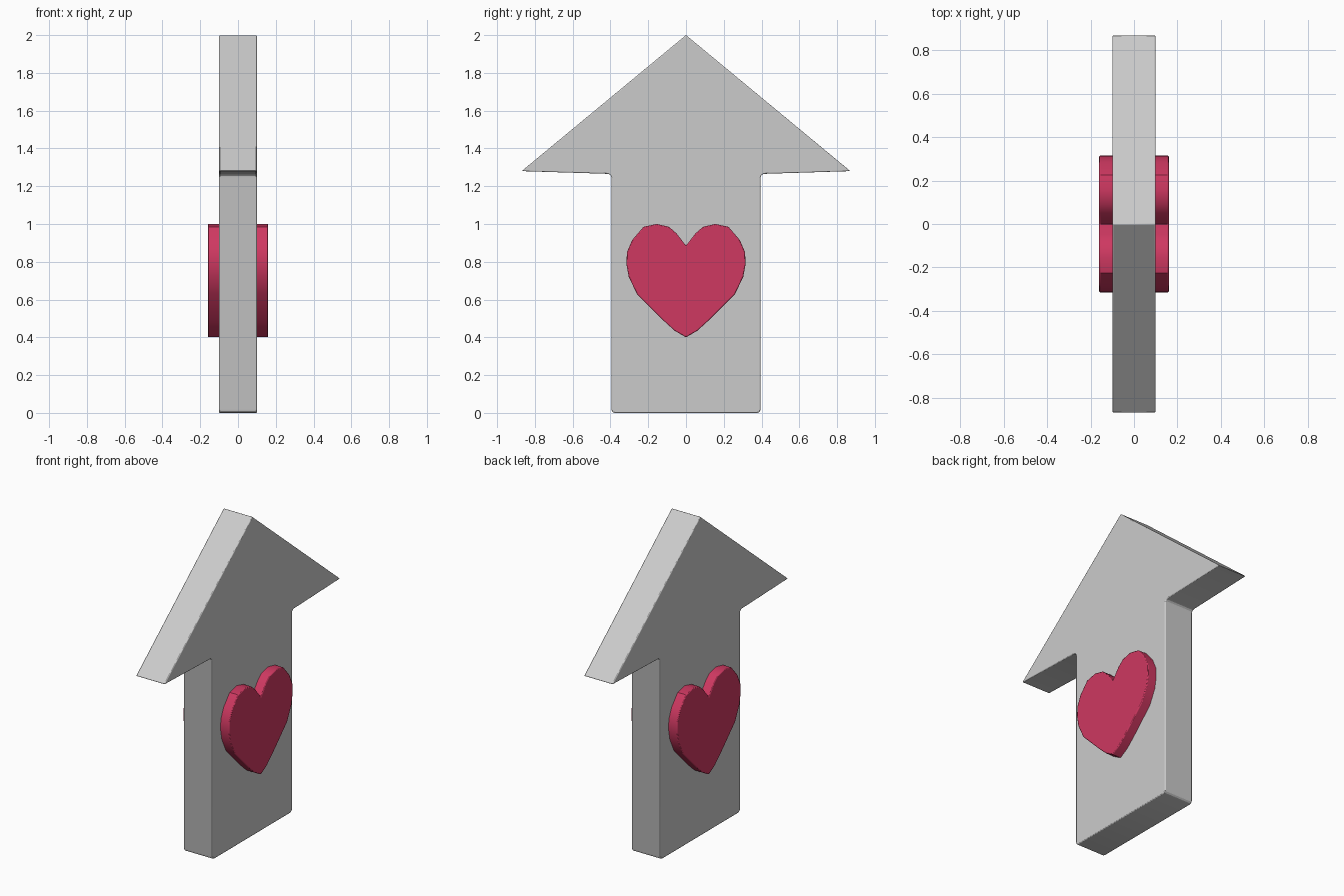
import bpy, bmesh

if "Cube" in bpy.data.objects:
    bpy.data.objects.remove(bpy.data.objects["Cube"])

def slab(name, half, x0, x1, soft=(), radius=0.02, edge=0.005):
    """Extrude a y-symmetric (y, z) outline along x; 'soft' heights get rounded corners."""
    outline = half + [(-y, z) for y, z in reversed(half) if y > 0]
    bm = bmesh.new()
    face = bm.faces.new([bm.verts.new((x0, y, z)) for y, z in outline])
    ext = bmesh.ops.extrude_face_region(bm, geom=[face])
    moved = [v for v in ext['geom'] if isinstance(v, bmesh.types.BMVert)]
    bmesh.ops.translate(bm, verts=moved, vec=(x1 - x0, 0, 0))
    corners = [e for e in bm.edges
               if abs(e.verts[0].co.x - e.verts[1].co.x) > 1e-4
               and any(abs(e.verts[0].co.z - z) < 1e-4 for z in soft)]
    if corners:
        bmesh.ops.bevel(bm, geom=corners, offset=radius, segments=3,
                        profile=0.5, affect='EDGES')
    bmesh.ops.recalc_face_normals(bm, faces=bm.faces)
    mesh = bpy.data.meshes.new(name)
    bm.to_mesh(mesh)
    bm.free()
    ob = bpy.data.objects.new(name, mesh)
    bpy.context.collection.objects.link(ob)
    bev = ob.modifiers.new("edge_softening", 'BEVEL')
    bev.width = edge
    bev.segments = 2
    bev.limit_method = 'ANGLE'
    bev.angle_limit = 0.9
    bpy.context.view_layer.objects.active = ob
    ob.select_set(True)
    bpy.ops.object.shade_smooth_by_angle(angle=0.5)
    ob.select_set(False)
    return ob

# Upright arrow body
arrow = [(0, 2.0), (0.87, 1.28), (0.395, 1.265), (0.395, 0.005)]
arrow = [(0, 2.0), (0.87, 1.28), (0.395, 1.265), (0.395, 0.0)]
slab("arrow", arrow, -0.1, 0.1, soft=(1.265, 0.0))

# Raised heart on each broad side
red = bpy.data.materials.new("heart_red")
red.diffuse_color = (0.62, 0.04, 0.12, 1)
red.use_nodes = True
red.node_tree.nodes["Principled BSDF"].inputs["Base Color"].default_value = red.diffuse_color
heart = [(0, 0.885), (0.05, 0.95), (0.09, 0.985), (0.155, 1.0), (0.225, 0.985),
         (0.285, 0.915), (0.313, 0.85), (0.315, 0.785), (0.303, 0.72),
         (0.26, 0.63), (0.115, 0.485), (0.06, 0.435), (0, 0.4)]
for side, name in ((1, "heart_right"), (-1, "heart_left")):
    ob = slab(name, heart, side * 0.09, side * 0.16)
    ob.data.materials.append(red)
